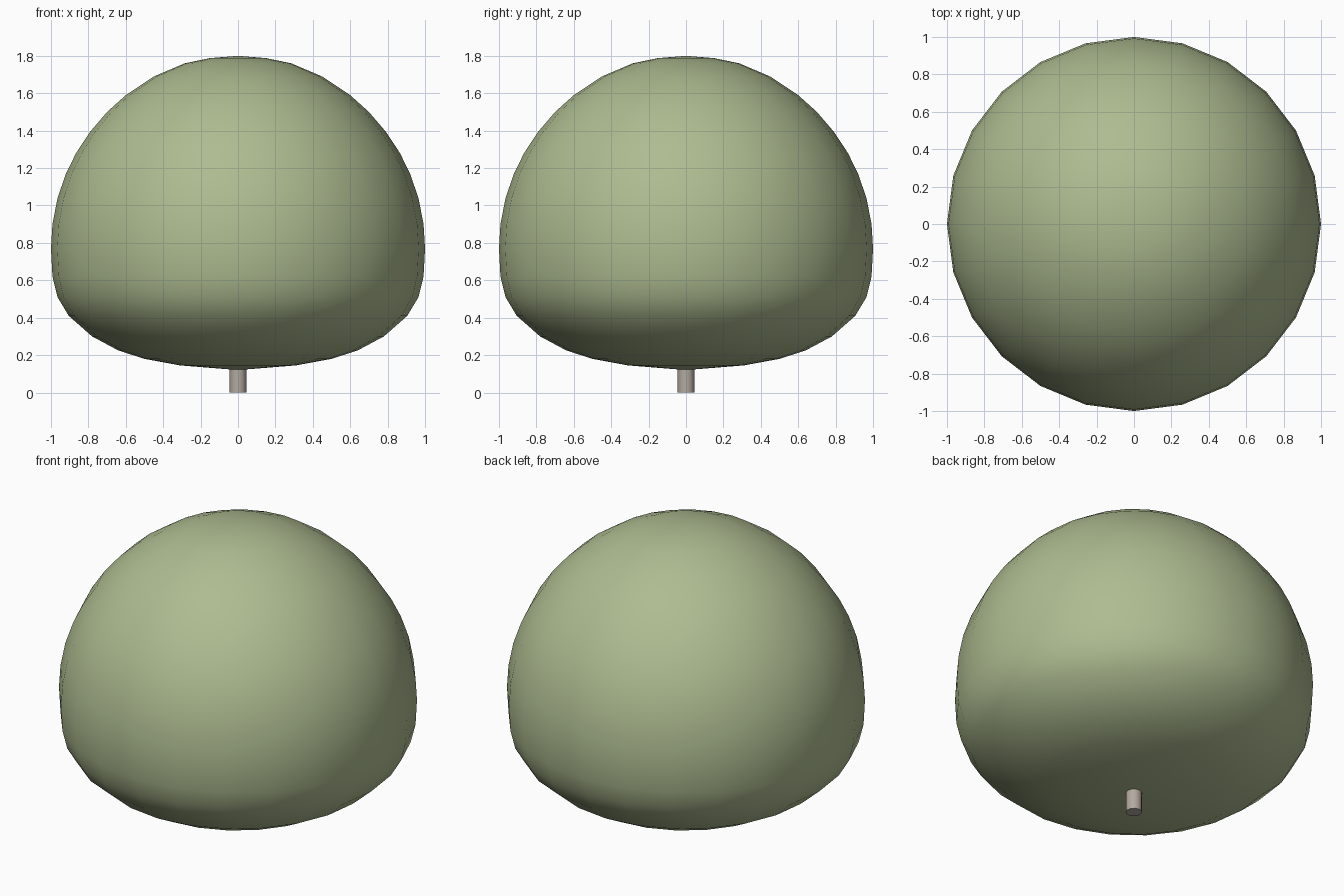
import bpy, bmesh, math

if "Cube" in bpy.data.objects:
    bpy.data.objects.remove(bpy.data.objects["Cube"])


def material(name, rgb):
    m = bpy.data.materials.new(name)
    m.diffuse_color = (*rgb, 1)
    m.use_nodes = True
    m.node_tree.nodes["Principled BSDF"].inputs["Base Color"].default_value = m.diffuse_color
    return m


def lathe(name, profile, sides, mat, angle):
    """Spin a radius/height profile; radius 0 makes a pole."""
    bm = bmesh.new()
    rings = []
    for r, z in profile:
        count = sides if r > 0 else 1
        rings.append([bm.verts.new((r * math.cos(2 * math.pi * i / sides),
                                    r * math.sin(2 * math.pi * i / sides), z))
                      for i in range(count)])
    for a, b in zip(rings, rings[1:]):
        for i in range(sides):
            j = (i + 1) % sides
            face = [a[i % len(a)], a[j % len(a)], b[j % len(b)], b[i % len(b)]]
            bm.faces.new(list(dict.fromkeys(face)))
    bmesh.ops.recalc_face_normals(bm, faces=bm.faces)
    mesh = bpy.data.meshes.new(name)
    bm.to_mesh(mesh)
    bm.free()
    ob = bpy.data.objects.new(name, mesh)
    bpy.context.collection.objects.link(ob)
    mesh.materials.append(mat)
    bpy.ops.object.select_all(action='DESELECT')
    ob.select_set(True)
    bpy.context.view_layer.objects.active = ob
    bpy.ops.object.shade_smooth_by_angle(angle=math.radians(angle))
    return ob


green = material("foliage_green", (0.42, 0.50, 0.28))
bark = material("bark_grey", (0.45, 0.40, 0.35))

# Rounded crown, flattened underneath
crown = [(0, 0.12), (0.31, 0.145), (0.50, 0.18), (0.64, 0.225), (0.78, 0.30),
         (0.905, 0.41), (0.965, 0.51), (0.992, 0.62), (1.0, 0.77),
         (0.992, 0.90), (0.965, 1.04), (0.92, 1.17), (0.866, 1.28),
         (0.79, 1.395), (0.70, 1.50), (0.60, 1.59), (0.45, 1.69),
         (0.285, 1.76), (0.15, 1.788), (0, 1.80)]
lathe("crown", crown, 24, green, 60)

# Short trunk stub
lathe("trunk", [(0, 0), (0.045, 0), (0.045, 0.20), (0, 0.20)], 12, bark, 40)
